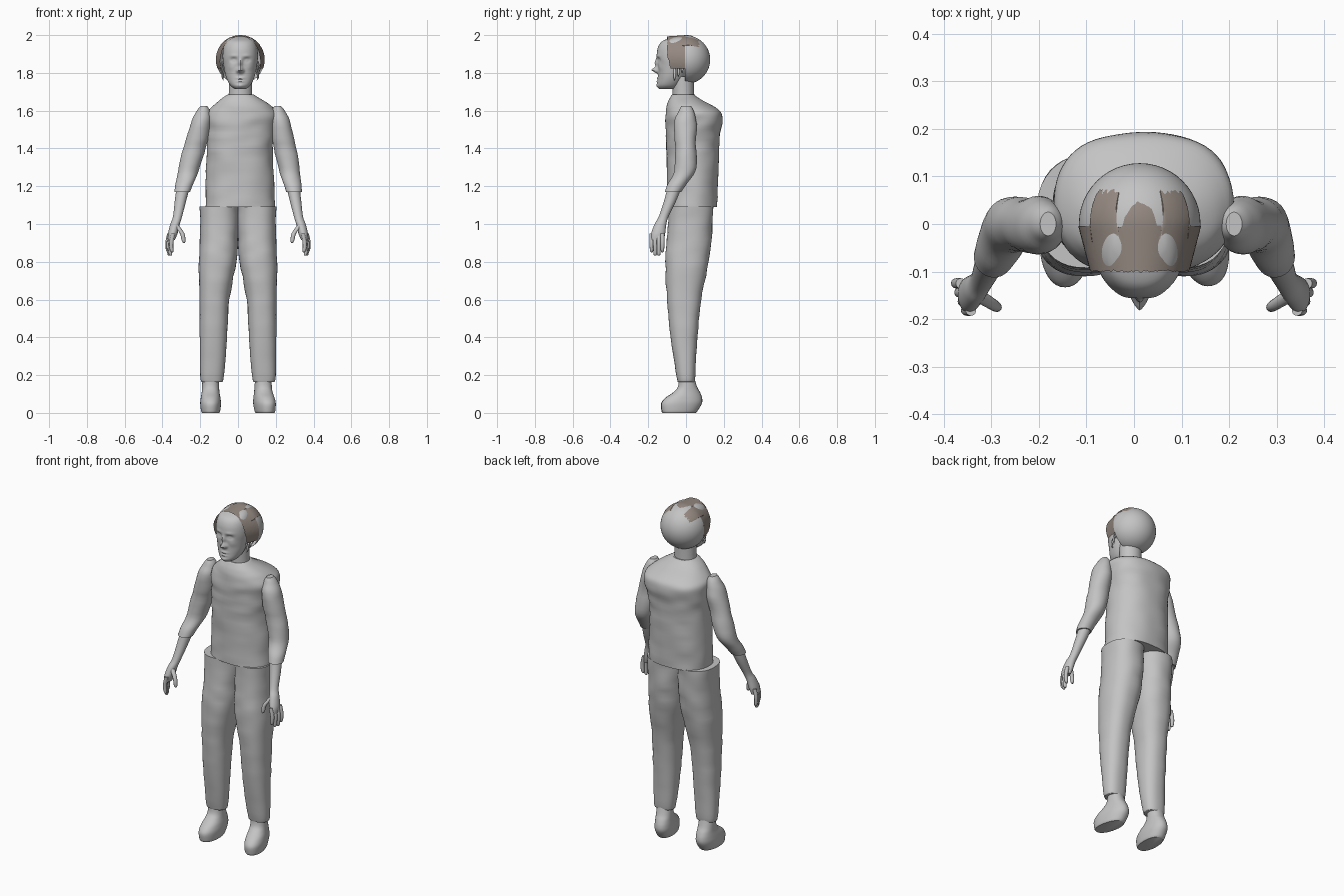
import bpy, bmesh, math, random
from mathutils import Vector, noise

random.seed(4)
cube = bpy.data.objects.get("Cube")
if cube:
    bpy.data.objects.remove(cube, do_unlink=True)


def material(name, colour):
    mat = bpy.data.materials.new(name)
    mat.use_nodes = True
    mat.diffuse_color = colour
    mat.node_tree.nodes["Principled BSDF"].inputs["Base Color"].default_value = colour
    return mat


GREY = material("plain grey", (0.55, 0.55, 0.55, 1))
BROWN = material("hair brown", (0.3, 0.25, 0.22, 1))


def finish(name, bm, mat):
    bmesh.ops.recalc_face_normals(bm, faces=bm.faces)
    mesh = bpy.data.meshes.new(name)
    bm.to_mesh(mesh)
    bm.free()
    mesh.materials.append(mat)
    mesh.shade_smooth()
    mesh.set_sharp_from_angle(angle=math.radians(45))
    obj = bpy.data.objects.new(name, mesh)
    bpy.context.collection.objects.link(obj)
    return obj


def spline(rows, steps):
    """Smoothly fill in cross-sections between the given rows."""
    out = []
    for i in range(len(rows) - 1):
        a, b, c, d = (rows[min(max(i + k, 0), len(rows) - 1)] for k in (-1, 0, 1, 2))
        for s in range(steps):
            t = s / steps
            out.append([0.5 * (2 * q + (r - p) * t + (2 * p - 5 * q + 4 * r - u) * t * t
                               + (3 * q - p - 3 * r + u) * t ** 3)
                        for p, q, r, u in zip(a, b, c, d)])
    return out + [list(rows[-1])]


def loft(name, rows, seg=32, steps=5, power=2.0, wrinkle=0.0, yaw=0.0, place=None):
    """Skin level rings, each given as centre x, centre y, z, radius x, radius y."""
    bm = bmesh.new()
    rings = []
    for cx, cy, z, rx, ry in spline(rows, steps):
        ring = []
        for k in range(seg):
            a = math.tau * k / seg
            c, s = math.cos(a), math.sin(a)
            x = rx * math.copysign(abs(c) ** (2 / power), c)
            y = ry * math.copysign(abs(s) ** (2 / power), s)
            f = 1 + wrinkle * noise.noise(Vector(((cx + x) * 9, (cy + y) * 9, z * 20)))
            x, y = x * f, y * f + cy
            x, y = x * math.cos(yaw) - y * math.sin(yaw), x * math.sin(yaw) + y * math.cos(yaw)
            co = Vector((cx + x, y, z))
            ring.append(bm.verts.new(place(co) if place else co))
        rings.append(ring)
    for low, high in zip(rings, rings[1:]):
        for k in range(seg):
            j = (k + 1) % seg
            bm.faces.new((low[k], low[j], high[j], high[k]))
    bm.faces.new(rings[0])
    bm.faces.new(rings[-1])
    return finish(name, bm, GREY)


# Shirt body and neck
loft("shirt", [(.01, .03, 1.09, .185, .132), (.01, .035, 1.25, .178, .135),
               (.01, .035, 1.4, .175, .14), (.015, .04, 1.5, .182, .147),
               (.02, .042, 1.575, .19, .15), (.02, .03, 1.615, .163, .132),
               (.018, 0, 1.65, .122, .095), (.015, -.014, 1.675, .085, .068),
               (.015, -.014, 1.685, .068, .06)],
     seg=64, power=2.3, wrinkle=.04)
loft("neck", [(.013, -.014, 1.64, .066, .06), (.013, -.014, 1.69, .062, .057),
              (.013, -.015, 1.78, .062, .058)])

# Face: centre x, z, spread x, spread z, push forward
MID = .012
FEATURES = [(0, 1.815, .013, .014, .034), (0, 1.85, .010, .022, .015),
            (0, 1.772, .022, .005, .007), (0, 1.755, .018, .006, .007),
            (0, 1.732, .02, .012, .008)]
for e in (-1, 1):
    FEATURES += [(e * .014, 1.81, .008, .008, .009), (e * .034, 1.868, .018, .012, -.012),
                 (e * .034, 1.866, .010, .006, .006), (e * .035, 1.89, .022, .008, .004),
                 (e * .05, 1.83, .02, .018, .004)]


def sculpt(co):
    if co.y < -.06:
        for x, z, sx, sz, push in FEATURES:
            co.y -= push * math.exp(-((co.x - MID - x) / sx) ** 2 - ((co.z - z) / sz) ** 2)
    return co


loft("face", [(MID, -.095, 1.715, .03, .045), (MID, -.09, 1.735, .054, .06),
              (MID, -.075, 1.775, .074, .073), (MID, -.06, 1.83, .087, .088),
              (MID, -.055, 1.88, .093, .1), (MID, -.05, 1.93, .09, .1),
              (MID, -.045, 1.965, .078, .084), (MID, -.035, 1.985, .058, .05),
              (MID, -.03, 1.992, .03, .02)],
     seg=128, steps=9, power=2.15, place=sculpt)

# Rounded shell at the back of the head
bm = bmesh.new()
bmesh.ops.create_uvsphere(bm, u_segments=48, v_segments=32, radius=.128)
bmesh.ops.bisect_plane(bm, geom=bm.verts[:] + bm.edges[:] + bm.faces[:], dist=.0001,
                       plane_co=(0, -.006, 0), plane_no=(0, -1, 0), clear_outer=True)
bmesh.ops.translate(bm, verts=bm.verts, vec=(MID, 0, 1.87))
finish("back_of_head", bm, GREY)


# Hair: arched sheet with ragged locks lying on the crown
def hair_end(a):
    u = abs(math.sin(a)) * .12
    rough = random.uniform(-.008, .004)
    if abs(a) > .95:
        return -.004
    if u < .03:
        return .048 * math.sqrt(1 - (u / .03) ** 2) + rough
    return (-.004 if u < .045 else .07) + rough


bm = bmesh.new()
columns = []
COLS, STEPS = 96, 16
for i in range(COLS + 1):
    a = (i / COLS * 2 - 1) * 1.95
    start = -.1 + .035 * max(0, abs(a) - 1.4) + random.uniform(-.002, .003)
    end = hair_end(a)
    column = []
    for j in range(STEPS + 1):
        y = start + (end - start) * j / STEPS
        back = math.sqrt(1 - (y / .128) ** 2) if y > 0 else 1
        wide = .13 * back if y > 0 else .13 + .26 * y
        high = .13 * back if y > 0 else .13 + .07 * y
        lift = 1 + random.uniform(0, .004)
        column.append(bm.verts.new((MID + wide * math.sin(a) * lift, y,
                                    1.87 + high * math.cos(a))))
    columns.append(column)
for left, right in zip(columns, columns[1:]):
    for j in range(STEPS):
        bm.faces.new((left[j], right[j], right[j + 1], left[j + 1]))
finish("hair", bm, BROWN)

# Paired limbs
for side, word in ((1, "left"), (-1, "right")):

    def mirrored(co):
        co.x = side * co.x + .015 * min(1, max(0, (co.z - 1.15) / .4))
        return co

    # Loose wisps beside the jaw
    for n in range(3):
        x, y, z = .088 + .004 * n, -.06 + .02 * n, 1.76 + .02 * n
        loft(f"{word}_wisp_{n}", [(x, y, z, .001, .002), (x + .006, y, z + .02, .005, .006),
                                  (x - .004, y, z + .06, .006, .006)],
             seg=8, place=lambda co: Vector((MID + side * co.x, co.y, co.z)))

    loft(f"{word}_sleeve", [(.297, -.07, 1.17, .041, .043), (.288, -.048, 1.21, .047, .05),
                            (.268, -.008, 1.28, .054, .057), (.24, -.002, 1.4, .06, .055),
                            (.212, -.002, 1.53, .054, .06), (.2, 0, 1.595, .036, .04),
                            (.196, 0, 1.625, .016, .024)],
         wrinkle=.1, place=mirrored)
    loft(f"{word}_forearm_and_palm",
         [(.352, -.152, .915, .017, .034), (.345, -.147, .95, .025, .037),
          (.333, -.135, 1.0, .025, .031), (.32, -.118, 1.04, .024, .026),
          (.305, -.085, 1.12, .03, .032), (.288, -.055, 1.21, .036, .038)],
         place=mirrored)
    # Fingers fan from the outer back of the palm to its inner front
    for n in range(4):
        x, y = .364 - .007 * n, -.125 - .019 * n
        tip = .85 - .02 * math.sin(n * math.pi / 3)
        loft(f"{word}_finger_{n}", [(x + .004, y, tip, .004, .004),
                                    (x + .008, y, tip + .01, .009, .009),
                                    (x + .01, y, .9, .011, .011), (x, y, .95, .011, .011)],
             seg=12, place=mirrored)
    loft(f"{word}_thumb", [(.286, -.176, .9, .004, .004), (.288, -.175, .912, .01, .01),
                           (.296, -.17, .95, .012, .012), (.328, -.15, .995, .014, .014)],
         seg=12, place=mirrored)

    # Trouser leg
    loft(f"{word}_trouser_leg",
         [(.138, 0, .165, .054, .044), (.137, 0, .19, .062, .049),
          (.13, -.01, .4, .073, .071), (.125, -.01, .6, .08, .09),
          (.108, .005, .8, .1, .115), (.1, .02, .95, .101, .118),
          (.1, .025, 1.093, .103, .117)],
         seg=40, power=2.3, wrinkle=.05,
         place=lambda co: Vector((side * co.x, co.y, co.z)))

    # Shoe
    turn = .22 if side > 0 else 0.0
    x = .135 * side if side > 0 else -.145
    loft(f"{word}_shoe", [(x, -.037, 0, .046, .088), (x, -.034, .012, .051, .096),
                          (x, -.024, .05, .055, .108), (x, -.012, .08, .052, .097),
                          (x, .004, .11, .047, .07), (x, .008, .14, .045, .05),
                          (x, .002, .2, .043, .038)],
         seg=40, power=2.2, yaw=turn)
